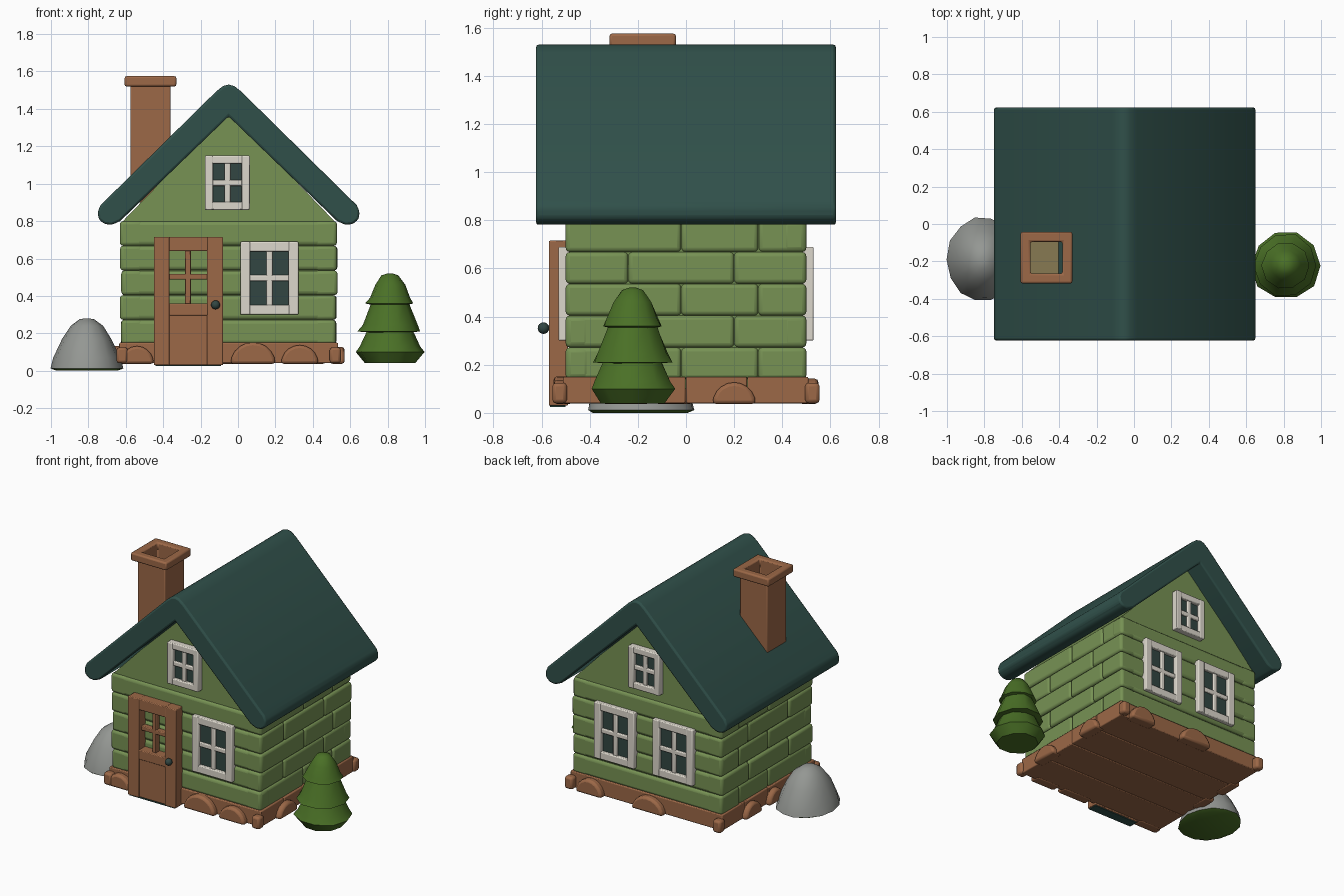
import bpy, bmesh, math, random
from mathutils import Vector, Matrix

if "Cube" in bpy.data.objects:
    bpy.data.objects.remove(bpy.data.objects["Cube"])

random.seed(4)
CX = -0.05  # house centre line


def material(name, r, g, b):
    m = bpy.data.materials.new(name)
    lin = [((c / 255 + 0.055) / 1.055) ** 2.4 for c in (r, g, b)]
    m.diffuse_color = (*lin, 1)
    m.use_nodes = True
    m.node_tree.nodes["Principled BSDF"].inputs["Base Color"].default_value = m.diffuse_color
    return m


GREEN = material("wall green", 119, 146, 84)
TEAL = material("roof teal", 48, 80, 74)
BROWN = material("wood brown", 156, 104, 71)
WHITE = material("window white", 220, 215, 204)
GREY = material("rock grey", 148, 151, 147)
LEAF = material("tree green", 74, 112, 38)
GLASS = material("dark glass", 50, 70, 66)
OLIVE = material("flue olive", 135, 122, 82)


def finish(name, bm, mat, bevel=0, seg=2, angle=35):
    bmesh.ops.recalc_face_normals(bm, faces=bm.faces)
    me = bpy.data.meshes.new(name)
    bm.to_mesh(me)
    bm.free()
    me.materials.append(mat)
    ob = bpy.data.objects.new(name, me)
    bpy.context.collection.objects.link(ob)
    if bevel:
        mod = ob.modifiers.new("bevel", 'BEVEL')
        mod.width, mod.segments = bevel, seg
        mod.limit_method = 'ANGLE'
    bpy.ops.object.select_all(action='DESELECT')
    bpy.context.view_layer.objects.active = ob
    ob.select_set(True)
    bpy.ops.object.shade_smooth_by_angle(angle=math.radians(angle))
    return ob


def add_box(bm, x0, x1, y0, y1, z0, z1):
    m = Matrix.Translation(((x0 + x1) / 2, (y0 + y1) / 2, (z0 + z1) / 2)) @ \
        Matrix.Diagonal((x1 - x0, y1 - y0, z1 - z0, 1))
    bmesh.ops.create_cube(bm, size=1, matrix=m)


def boxes(name, mat, items, bevel=0.0, seg=2):
    bm = bmesh.new()
    for b in items:
        add_box(bm, *b)
    return finish(name, bm, mat, bevel, seg)


def prism(name, pts, y0, y1, mat, bevel=0.0, seg=2):
    """Extrude an (x, z) profile along y."""
    bm = bmesh.new()
    f = bm.faces.new([bm.verts.new((x, y0, z)) for x, z in pts])
    r = bmesh.ops.extrude_face_region(bm, geom=[f])
    vs = [v for v in r['geom'] if isinstance(v, bmesh.types.BMVert)]
    bmesh.ops.translate(bm, vec=(0, y1 - y0, 0), verts=vs)
    return finish(name, bm, mat, bevel, seg)


def lathe(name, rings, n, centre, mat, sx=1, sy=1, wobble=0.0, angle=35):
    """Stack (radius, z) rings, closed at both ends."""
    bm = bmesh.new()
    loops = []
    for r, z in rings:
        loops.append([])
        for i in range(n):
            a = 2 * math.pi * i / n
            k = r * (1 + random.uniform(-wobble, wobble))
            loops[-1].append(bm.verts.new((centre[0] + sx * k * math.cos(a),
                                           centre[1] + sy * k * math.sin(a), z)))
    for a, b in zip(loops, loops[1:]):
        for i in range(n):
            bm.faces.new((a[i], a[(i + 1) % n], b[(i + 1) % n], b[i]))
    bm.faces.new(loops[0])
    bm.faces.new(loops[-1])
    return finish(name, bm, mat, angle=angle)


# Wall core with both gables
prism("gable_walls", [(CX - .555, .1), (CX + .555, .1), (CX + .565, .8),
                      (CX, 1.385), (CX - .565, .8)], -.485, .485, GREEN)

# Log courses: long logs front and back, staggered blocks on the sides
logs, blocks = [], []
for i in range(5):
    z0, z1 = .14 + i * .132, .14 + (i + 1) * .132
    for s in (-1, 1):
        ys = sorted((s * .4, s * .5))
        logs.append((CX - .575, CX + .575, *ys, z0, z1))
        cuts = [-.5, -.24, .2, .5] if i % 2 else [-.5, -.02, .3, .5]
        for a, b in zip(cuts, cuts[1:]):
            out = .577 + random.uniform(-.006, .006)
            xs = sorted((CX + s * .46, CX + s * out))
            blocks.append((*xs, a, b, z0, z1))
boxes("wall_logs", GREEN, logs, .022, 3)
boxes("side_blocks", GREEN, blocks, .018, 3)

# Plank base
boxes("base_planks", BROWN,
      [(CX - .585, CX + .585, -.51 + i * .255, -.257 + i * .255, .04, .15) for i in range(4)], .006)
boxes("base_corners", BROWN, [(CX + s * .57 - .03, CX + s * .57 + .03, t * .525 - .03, t * .525 + .03, .04, .125)
                              for s in (-1, 1) for t in (-1, 1)], .015)


# Half-round stones round the base
def stone(x, y, w, h, turn):
    pts = [(w * math.cos(math.pi * i / 10), h * math.sin(math.pi * i / 10)) for i in range(11)]
    ob = prism("base_stone", pts, -.05, .03, BROWN, .015)
    ob.location = (x, y, .037)
    ob.rotation_euler.z = math.radians(turn)


for x, w, h in ((-.54, .09, .095), (.08, .12, .115), (.33, .10, .10)):
    stone(x, -.5, w, h, 0)
for x, w in ((.37, .1), (-.08, .12)):
    stone(x, .5, w, .105, 180)
for y, w in ((.2, .09), (-.05, .08)):
    stone(CX - .57, y, w, .095, -90)
for y, w in ((-.25, .1), (.2, .09)):
    stone(CX + .57, y, w, .09, 90)

# Roof: thick bent slab with rounded eaves
half = [(.03, 1.522), (.065, 1.495), (.685, .885), (.70, .85), (.695, .81),
        (.665, .785), (.625, .78), (.58, .80)]
profile = [(CX, 1.53)] + [(CX + x, z) for x, z in half] + [(CX, 1.36)] + \
          [(CX - x, z) for x, z in reversed(half)]
prism("roof", profile, -.623, .623, TEAL, .012)

# Chimney: hollow shaft and cap
cx, cy = -.468, -.18


def square_tube(name, ro, ri, z0, z1, bevel):
    bm = bmesh.new()
    rings = [[bm.verts.new((cx + sx * r, cy + sy * r, z)) for sx, sy in
              ((-1, -1), (1, -1), (1, 1), (-1, 1))] for r, z in ((ro, z0), (ro, z1), (ri, z1), (ri, z0))]
    for k in range(4):
        a, b = rings[k], rings[(k + 1) % 4]
        for i in range(4):
            bm.faces.new((a[i], a[(i + 1) % 4], b[(i + 1) % 4], b[i]))
    finish(name, bm, BROWN, bevel)


square_tube("chimney_shaft", .106, .085, .9, 1.54, .006)
square_tube("chimney_cap", .138, .085, 1.52, 1.575, .01)
boxes("chimney_flue_bottom", OLIVE, [(cx - .09, cx + .09, cy - .09, cy + .09, 1.2, 1.21)])


# Panelled frame lying in x-z, facing -y: border plus a cross of bars
def frame(x0, x1, z0, z1, ya, yb, b, bar):
    mx, mz = (x0 + x1) / 2, (z0 + z1) / 2
    d = (yb - ya) * .25
    return [(x0, x0 + b, ya, yb, z0, z1), (x1 - b, x1, ya, yb, z0, z1),
            (x0 + b - .01, x1 - b + .01, ya + .002, yb, z0, z0 + b),
            (x0 + b - .01, x1 - b + .01, ya + .002, yb, z1 - b, z1),
            (mx - bar / 2, mx + bar / 2, ya + d, yb, z0 + b - .01, z1 - b + .01),
            (x0 + b - .01, x1 - b + .01, ya + d, yb, mz - bar / 2, mz + bar / 2)]


def window(name, x, z, w, h, b, side):
    ya, yb = sorted((side * .53, side * .48))
    items = frame(x - w / 2, x + w / 2, z - h / 2, z + h / 2, -.53, -.48, b, .032)
    items = [(p[0], p[1], *sorted((-side * p[2], -side * p[3])), p[4], p[5]) for p in items]
    boxes(name + "_frame", WHITE, items, .006)
    ga, gb = sorted((side * .504, side * .497))
    boxes(name + "_glass", GLASS, [(x - w / 2 + .02, x + w / 2 - .02, ga, gb,
                                    z - h / 2 + .02, z + h / 2 - .02)])


window("front_window", .168, .495, .31, .39, .052, -1)
window("front_gable_window", -.057, 1.005, .24, .29, .043, -1)
window("back_window_a", .185, .495, .31, .39, .052, 1)
window("back_window_b", -.265, .495, .31, .39, .052, 1)
window("back_gable_window", -.043, 1.005, .24, .29, .043, 1)

# Door: solid lower half, glazed upper half, knob
door = frame(-.37 - .01, -.165 + .01, .36 - .01, .645 + .01, -.555, -.5, .012, .03)[4:]
door += [(-.45, -.365, -.57, -.49, .03, .715), (-.165, -.08, -.57, -.49, .03, .715),
         (-.37, -.16, -.568, -.49, .64, .715), (-.37, -.16, -.568, -.49, .295, .36),
         (-.37, -.16, -.56, -.49, .03, .3)]
boxes("door", BROWN, door, .005)
boxes("door_sole", TEAL, [(-.44, -.09, -.565, -.5, .025, .031)])
bm = bmesh.new()
bmesh.ops.create_uvsphere(bm, u_segments=12, v_segments=8, radius=.024,
                          matrix=Matrix.Translation((-.12, -.592, .352)))
add_box(bm, -.13, -.11, -.59, -.56, .342, .362)
finish("door_knob", bm, GLASS)

# Fir tree in three tiers
lathe("fir_tree", [(.135, .04), (.185, .10), (.165, .13), (.12, .225), (.115, .205), (.168, .21), (.15, .245),
                   (.10, .37), (.09, .35), (.128, .36), (.11, .39), (.08, .46), (.045, .51), (.015, .52)],
      10, (.812, -.222), LEAF, wobble=.04, angle=50)

# Rock with a mossy underside
rock = lathe("rock", [(.17, 0), (.195, .012), (.18, .07), (.135, .17), (.09, .24), (.04, .275), (.012, .28)],
             14, (-.808, -.19), GREY, sx=.98, sy=1.17, wobble=.03, angle=60)
rock.data.materials.append(LEAF)
for p in rock.data.polygons:
    p.material_index = 1 if p.normal.z < -.5 else 0
